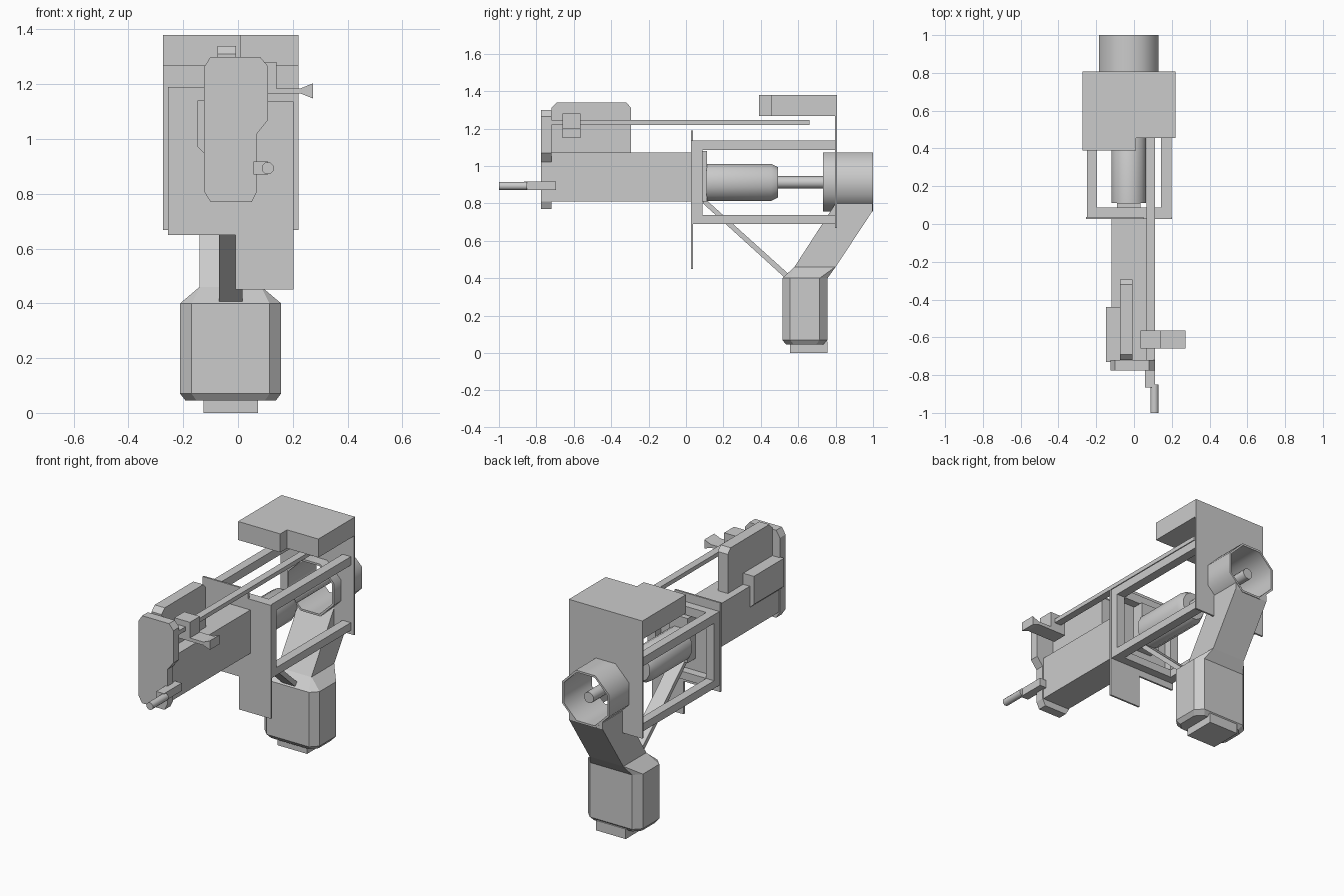
import bpy, bmesh, math

if "Cube" in bpy.data.objects:
    bpy.data.objects.remove(bpy.data.objects["Cube"])

CX = -0.027   # mid-line of the motor, tube and grip


def finish(name, bm):
    bmesh.ops.recalc_face_normals(bm, faces=bm.faces[:])
    me = bpy.data.meshes.new(name)
    bm.to_mesh(me)
    bm.free()
    ob = bpy.data.objects.new(name, me)
    bpy.context.collection.objects.link(ob)
    return ob


def hull(name, pts):
    bm = bmesh.new()
    for p in pts:
        bm.verts.new(p)
    bmesh.ops.convex_hull(bm, input=bm.verts[:])
    bmesh.ops.dissolve_limit(bm, angle_limit=0.01, verts=bm.verts[:], edges=bm.edges[:])
    return finish(name, bm)


def box(name, x, y, z):
    return hull(name, [(a, b, c) for a in x for b in y for c in z])


def prism(name, pts, axis, lo, hi):
    """Extrude a 2D outline along an axis; pts are the other two coordinates in order."""
    def place(p, d):
        q = list(p)
        q.insert("xyz".index(axis), d)
        return q
    bm = bmesh.new()
    a = [bm.verts.new(place(p, lo)) for p in pts]
    b = [bm.verts.new(place(p, hi)) for p in pts]
    bm.faces.new(a)
    bm.faces.new(b)
    for i in range(len(pts)):
        j = (i + 1) % len(pts)
        bm.faces.new((a[i], a[j], b[j], b[i]))
    return finish(name, bm)


def lathe(name, prof, sides, cx, cz, closed=False, xs=1.0):
    """Spin a (radius, y) profile round an axis parallel to y."""
    bm = bmesh.new()
    rings = []
    for r, y in prof:
        ring = []
        for k in range(sides):
            t = 2 * math.pi * (k + 0.5) / sides
            ring.append(bm.verts.new((cx + xs * r * math.cos(t), y, cz + r * math.sin(t))))
        rings.append(ring)
    pairs = list(zip(rings, rings[1:]))
    if closed:
        pairs.append((rings[-1], rings[0]))
    else:
        bm.faces.new(rings[0])
        bm.faces.new(rings[-1])
    for a, b in pairs:
        for i in range(sides):
            j = (i + 1) % sides
            bm.faces.new((a[i], a[j], b[j], b[i]))
    ob = finish(name, bm)
    bpy.ops.object.select_all(action='DESELECT')
    ob.select_set(True)
    bpy.context.view_layer.objects.active = ob
    bpy.ops.object.shade_smooth_by_angle(angle=math.radians(50))
    return ob


def ring8(hx, y0, y1, c, z):
    """Rectangle with cut corners at height z."""
    x0, x1 = CX - hx, CX + hx
    return [(x0, y0 + c, z), (x0 + c, y0, z), (x1 - c, y0, z), (x1, y0 + c, z),
            (x1, y1 - c, z), (x1 - c, y1, z), (x0 + c, y1, z), (x0, y1 - c, z)]


# Front lobed plate
prism("front_plate", [(-0.10, 1.30), (0.08, 1.30), (0.11, 1.265), (0.11, 1.07), (0.07, 1.02),
                      (0.07, 0.81), (0.05, 0.77), (-0.10, 0.77), (-0.125, 0.81), (-0.125, 1.26)],
      "y", -0.775, -0.72)

# Long body, upright fin and side pod
box("body", (-0.12, 0.065), (-0.72, 0.03), (0.81, 1.073))
prism("top_fin", [(-0.72, 1.06), (-0.72, 1.31), (-0.69, 1.34), (-0.32, 1.34), (-0.293, 1.31),
                  (-0.293, 1.06)], "x", -0.075, -0.008)
prism("side_pod", [(-0.147, 1.14), (-0.147, 0.97), (-0.12, 0.945), (-0.075, 0.945),
                   (-0.075, 1.14)], "y", -0.73, -0.44)

# Push rod with flared handle
box("push_rod", (0.065, 0.11), (-0.74, 0.66), (1.22, 1.245))
prism("rod_handle", [(0.035, 1.28), (0.14, 1.28), (0.14, 1.185), (0.23, 1.185), (0.273, 1.203),
                     (0.273, 1.148), (0.23, 1.165), (0.14, 1.165), (0.035, 1.165)],
      "y", -0.66, -0.565)

# Nozzle at the front
box("nozzle_arm", (0.057, 0.11), (-0.865, -0.695), (0.87, 0.918))
lathe("nozzle_tip", [(0.023, -1.0), (0.023, -0.85)], 8, 0.108, 0.893)

# Middle stepped plate
prism("middle_plate", [(-0.255, 1.19), (0.05, 1.19), (0.05, 1.137), (0.202, 1.137), (0.202, 0.45),
                       (-0.01, 0.45), (-0.01, 0.65), (-0.255, 0.65)], "y", 0.026, 0.037)

# Frame: ring of bars plus four rails to the rear plate
XS = [(-0.25, -0.197), (0.143, 0.198)]
ZS = [(0.69, 0.737), (1.085, 1.137)]
for side, x in zip(("left", "right"), XS):
    box(f"frame_post_{side}", x, (0.03, 0.088), (0.69, 1.137))
    for level, z in zip(("lower", "upper"), ZS):
        box(f"rail_{level}_{side}", x, (0.03, 0.80), z)
for level, z in zip(("lower", "upper"), ZS):
    box(f"frame_bar_{level}", (-0.25, 0.198), (0.03, 0.088), z)

# Motor, its mount and shaft
box("motor_mount", (-0.09, 0.035), (0.03, 0.112), (0.81, 1.08))
lathe("motor", [(0.103, 0.11), (0.103, 0.455), (0.083, 0.492)], 12, CX, 0.912, xs=0.92)
lathe("shaft", [(0.033, 0.49), (0.033, 0.97)], 10, CX, 0.912)

# Rear plate, top block and open tube
rear = box("rear_plate", (-0.273, 0.22), (0.797, 0.808), (0.667, 1.38))
prism("top_block", [(-0.273, 0.39), (0.01, 0.39), (0.01, 0.455), (0.22, 0.455), (0.22, 0.806),
                    (-0.273, 0.806)], "z", 1.268, 1.38)
R = 0.158 / math.cos(math.pi / 8)
lathe("rear_tube", [(R, 0.732), (R, 1.0), (R - 0.013, 1.0), (R - 0.013, 0.732)], 8, CX, 0.915,
      closed=True)

# Slanted neck, grip and foot
neck = hull("grip_neck",
            [(CX + s * 0.113, y, z) for s in (-1, 1)
             for y, z in ((0.58, 0.46), (0.80, 0.46), (0.998, 0.76), (0.998, 0.80),
                          (0.80, 0.80))])
hull("grip", ring8(0.165, 0.535, 0.735, 0.04, 0.045) + ring8(0.184, 0.515, 0.757, 0.042, 0.07)
     + ring8(0.184, 0.515, 0.757, 0.042, 0.40))
hull("grip_shoulder", ring8(0.184, 0.515, 0.757, 0.042, 0.40)
     + ring8(0.113, 0.58, 0.80, 0.002, 0.46))
box("grip_foot", (-0.126, 0.073), (0.557, 0.757), (0.0, 0.06))

# Brace between the middle plate and the grip
prism("brace", [(0.09, 0.80), (0.09, 0.835), (0.545, 0.425), (0.525, 0.405)], "x", -0.07, 0.016)

# Bore through the rear plate and neck
cutter = lathe("bore_cutter", [(R - 0.006, 0.70), (R - 0.006, 1.05)], 8, CX, 0.915)
cutter.hide_render = True
cutter.hide_viewport = True
for ob in (rear, neck):
    m = ob.modifiers.new("bore", 'BOOLEAN')
    m.operation = 'DIFFERENCE'
    m.object = cutter
    m.solver = 'EXACT'
